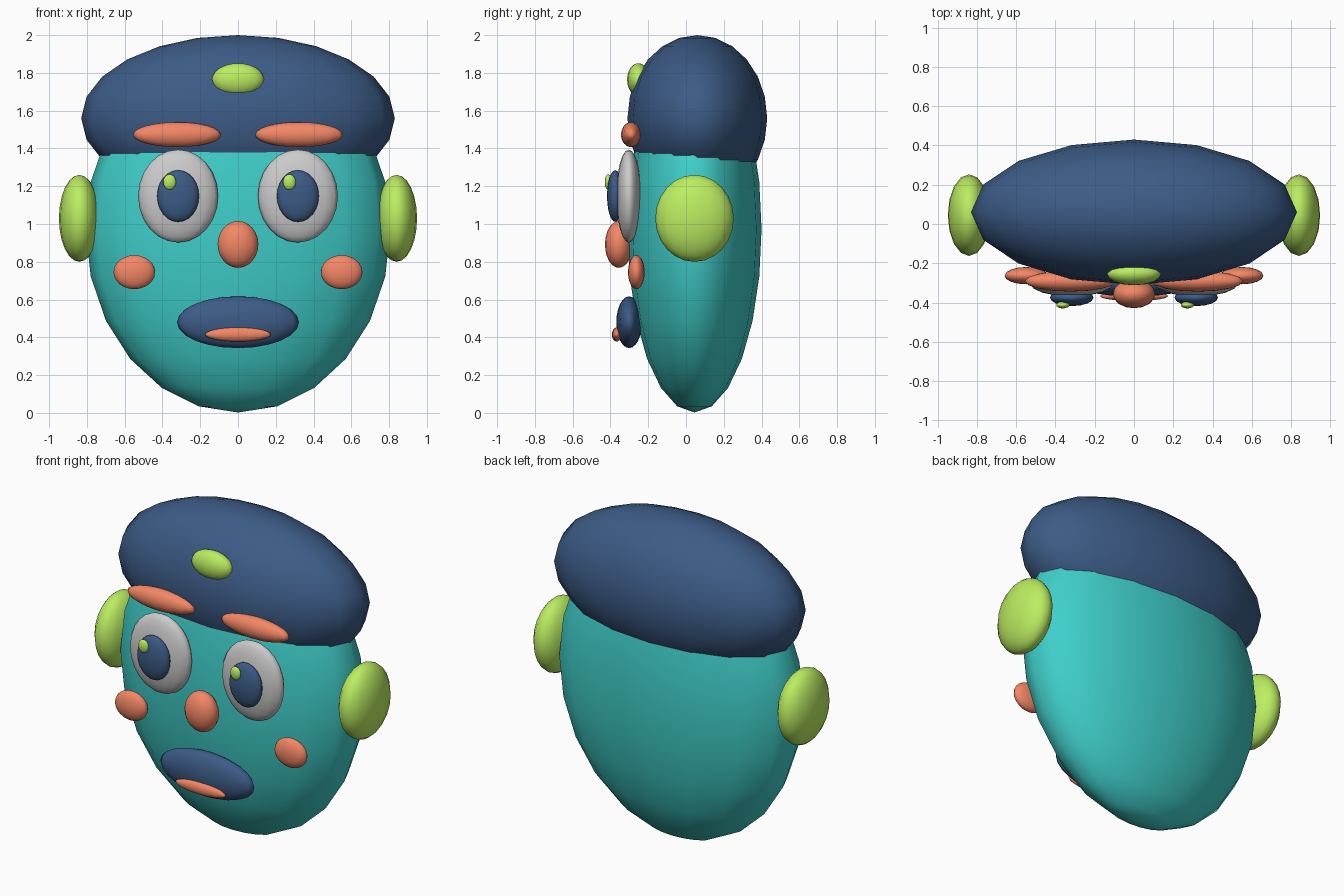
import bpy

if "Cube" in bpy.data.objects:
    bpy.data.objects.remove(bpy.data.objects["Cube"])

def material(name, rgb):
    m = bpy.data.materials.new(name)
    m.diffuse_color = (*rgb, 1)
    m.use_nodes = True
    m.node_tree.nodes["Principled BSDF"].inputs["Base Color"].default_value = m.diffuse_color
    return m

teal = material("teal", (0.05, 0.62, 0.59))
navy = material("navy", (0.045, 0.105, 0.24))
lime = material("lime", (0.5, 0.85, 0.12))
coral = material("coral", (0.9, 0.24, 0.13))
white = material("white", (0.85, 0.85, 0.83))

def blob(name, loc, radii, mat):
    """Smooth, squashed sphere: every part of the mask is one."""
    bpy.ops.mesh.primitive_uv_sphere_add(segments=16, ring_count=12, radius=1, location=loc)
    ob = bpy.context.object
    ob.name = name
    ob.scale = radii
    bpy.ops.object.transform_apply(location=False, rotation=False, scale=True)
    bpy.ops.object.shade_smooth()
    ob.data.materials.append(mat)
    return ob

# Head and cap
blob("head", (0, 0.045, 0.972), (0.807, 0.355, 0.97), teal)
blob("cap", (0, 0.06, 1.56), (0.83, 0.37, 0.44), navy)
blob("cap_badge", (0, -0.252, 1.764), (0.138, 0.06, 0.087), lime)

# Paired features
for side, s in (("left", -1), ("right", 1)):
    blob(f"{side}_ear", (s * 0.84, 0.045, 1.03), (0.108, 0.208, 0.23), lime)
    blob(f"{side}_eye", (s * 0.317, -0.303, 1.148), (0.212, 0.066, 0.246), white)
    blob(f"{side}_pupil", (s * 0.317, -0.375, 1.148), (0.111, 0.043, 0.137), navy)
    # glints sit on the same side of both pupils
    blob(f"{side}_glint", (s * 0.317 - 0.045, -0.412, 1.222), (0.034, 0.018, 0.041), lime)
    blob(f"{side}_brow", (s * 0.323, -0.291, 1.473), (0.233, 0.053, 0.066), coral)
    blob(f"{side}_cheek", (s * 0.549, -0.263, 0.745), (0.11, 0.044, 0.09), coral)

# Nose and mouth
blob("nose", (0, -0.356, 0.892), (0.108, 0.073, 0.124), coral)
blob("mouth", (0, -0.301, 0.48), (0.323, 0.068, 0.137), navy)
blob("lower_lip", (0, -0.367, 0.415), (0.175, 0.025, 0.037), coral)
